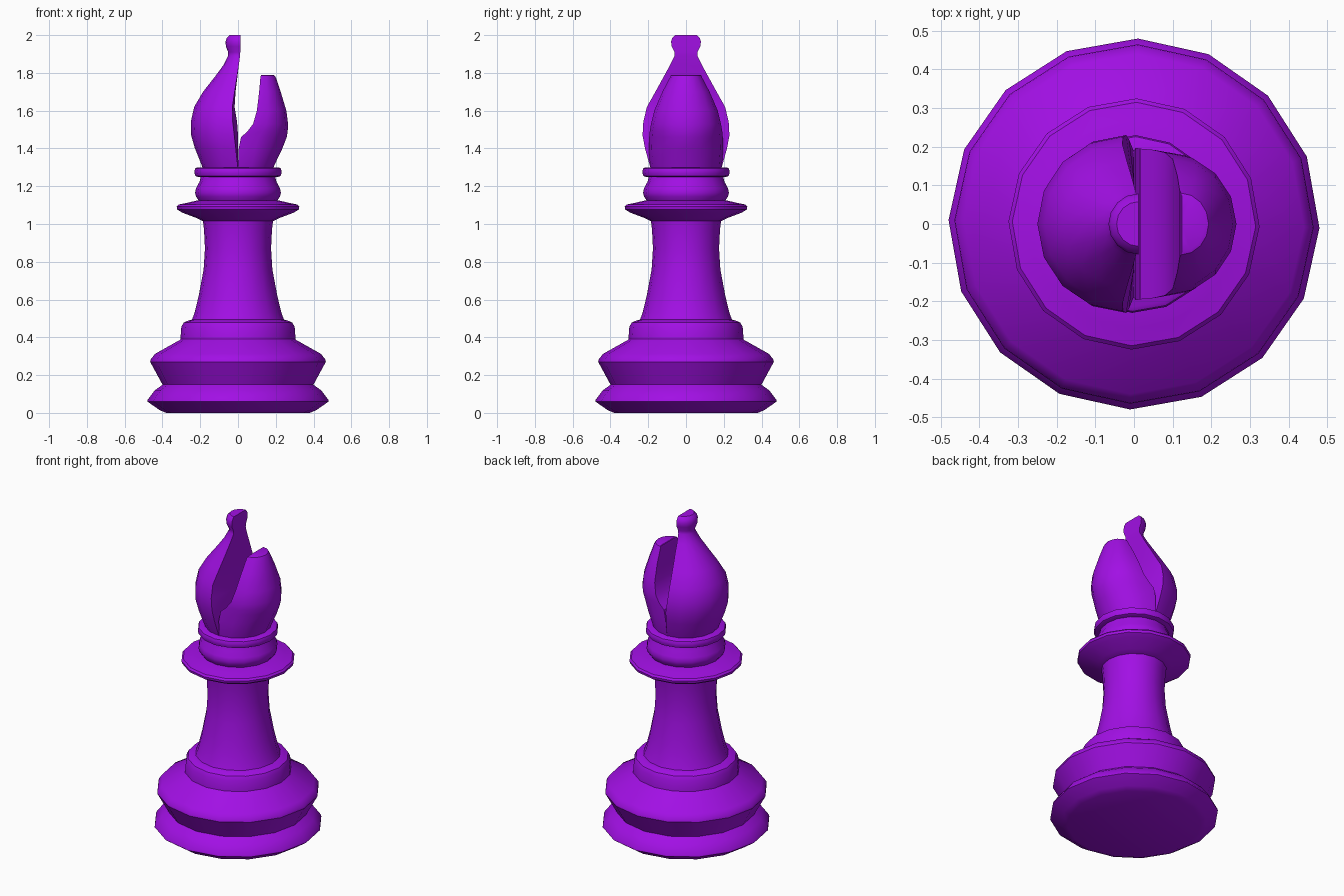
import bpy, bmesh
from math import sin, cos, pi, radians

SIDES = 16
TURN = radians(-1.2)

mat = bpy.data.materials.new("purple")
mat.diffuse_color = (0.36, 0.005, 0.78, 1)


def finish(bm, name):
    bmesh.ops.recalc_face_normals(bm, faces=bm.faces)
    me = bpy.data.meshes.new(name)
    bm.to_mesh(me)
    bm.free()
    ob = bpy.data.objects.new(name, me)
    bpy.context.collection.objects.link(ob)
    me.materials.append(mat)
    bpy.ops.object.select_all(action='DESELECT')
    ob.select_set(True)
    bpy.context.view_layer.objects.active = ob
    bpy.ops.object.shade_smooth_by_angle(angle=radians(32))
    return ob


def loft(rings, name):
    """Skin a stack of closed rings and cap both ends."""
    bm = bmesh.new()
    vs = [[bm.verts.new(p) for p in ring] for ring in rings]
    n = len(rings[0])
    for a, b in zip(vs, vs[1:]):
        for i in range(n):
            j = (i + 1) % n
            bm.faces.new((a[i], a[j], b[j], b[i]))
    bm.faces.new(vs[0][::-1])
    bm.faces.new(vs[-1])
    return finish(bm, name)


def lathe(profile, name):
    return loft([[(r * cos(TURN + 2 * pi * i / SIDES), r * sin(TURN + 2 * pi * i / SIDES), z)
                  for i in range(SIDES)] for r, z in profile], name)


def half_piece(sections, name):
    """Half-ellipse sections: (z, inner x at edge, inner x at middle, outer x, half width)."""
    rings = []
    for z, edge, mid, out, w in sections:
        arc = [-pi / 2 + pi * i / 8 for i in range(9)]
        ring = [(edge + (out - edge) * cos(a), w * sin(a), z) for a in arc]
        ring += [(mid, w * 0.5, z), (mid, 0, z), (mid, -w * 0.5, z)]
        rings.append(ring)
    return loft(rings, name)


# Foot with two flared steps and a rounded shoulder
lathe([(0.38, 0), (0.415, 0.015), (0.48, 0.06), (0.478, 0.07), (0.44, 0.12),
       (0.405, 0.145), (0.40, 0.15), (0.465, 0.27), (0.463, 0.282), (0.44, 0.312),
       (0.31, 0.385), (0.305, 0.39), (0.30, 0.455), (0.288, 0.478), (0.265, 0.488),
       (0.24, 0.495)], "base")

# Tapered column
lathe([(0.245, 0.49), (0.23, 0.53), (0.208, 0.62), (0.182, 0.76), (0.175, 0.87),
       (0.18, 0.97), (0.187, 1.025)], "stem")

# Wide collar disc
lathe([(0.187, 1.015), (0.215, 1.03), (0.295, 1.06), (0.322, 1.077), (0.325, 1.092),
       (0.315, 1.103), (0.27, 1.112), (0.215, 1.125)], "collar")

# Rounded neck and thin ring
lathe([(0.205, 1.12), (0.222, 1.145), (0.227, 1.165), (0.222, 1.19), (0.203, 1.225),
       (0.196, 1.255)], "neck")
lathe([(0.215, 1.25), (0.226, 1.255), (0.23, 1.268), (0.23, 1.282), (0.226, 1.294),
       (0.215, 1.30)], "neck_ring")

# Tall side of the split head, with the finial
half_piece([(1.29, 0, 0, -0.185, 0.185), (1.31, -0.002, 0, -0.192, 0.192),
            (1.40, -0.012, 0, -0.228, 0.217), (1.47, -0.02, 0, -0.248, 0.23),
            (1.54, -0.028, -0.005, -0.25, 0.226), (1.62, -0.03, -0.018, -0.232, 0.207),
            (1.70, -0.018, -0.013, -0.185, 0.162), (1.78, -0.005, -0.003, -0.122, 0.118),
            (1.84, 0.004, 0.004, -0.078, 0.085), (1.89, 0.011, 0.011, -0.052, 0.061),
            (1.91, 0.012, 0.012, -0.052, 0.061), (1.94, 0.012, 0.012, -0.064, 0.076),
            (1.965, 0.012, 0.012, -0.066, 0.079), (1.985, 0.012, 0.012, -0.06, 0.073),
            (2.0, 0.012, 0.012, -0.045, 0.058)], "head_tall_half")

# Short side of the split head
half_piece([(1.29, 0, 0, 0.185, 0.185), (1.31, 0, 0, 0.192, 0.19),
            (1.40, 0.004, 0.004, 0.235, 0.197), (1.46, 0.016, 0.016, 0.258, 0.195),
            (1.49, 0.05, 0.05, 0.263, 0.192), (1.53, 0.08, 0.08, 0.265, 0.185),
            (1.60, 0.10, 0.10, 0.256, 0.168), (1.70, 0.112, 0.112, 0.226, 0.125),
            (1.77, 0.118, 0.118, 0.203, 0.088), (1.787, 0.121, 0.121, 0.193, 0.08),
            (1.79, 0.124, 0.124, 0.182, 0.072)], "head_short_half")
